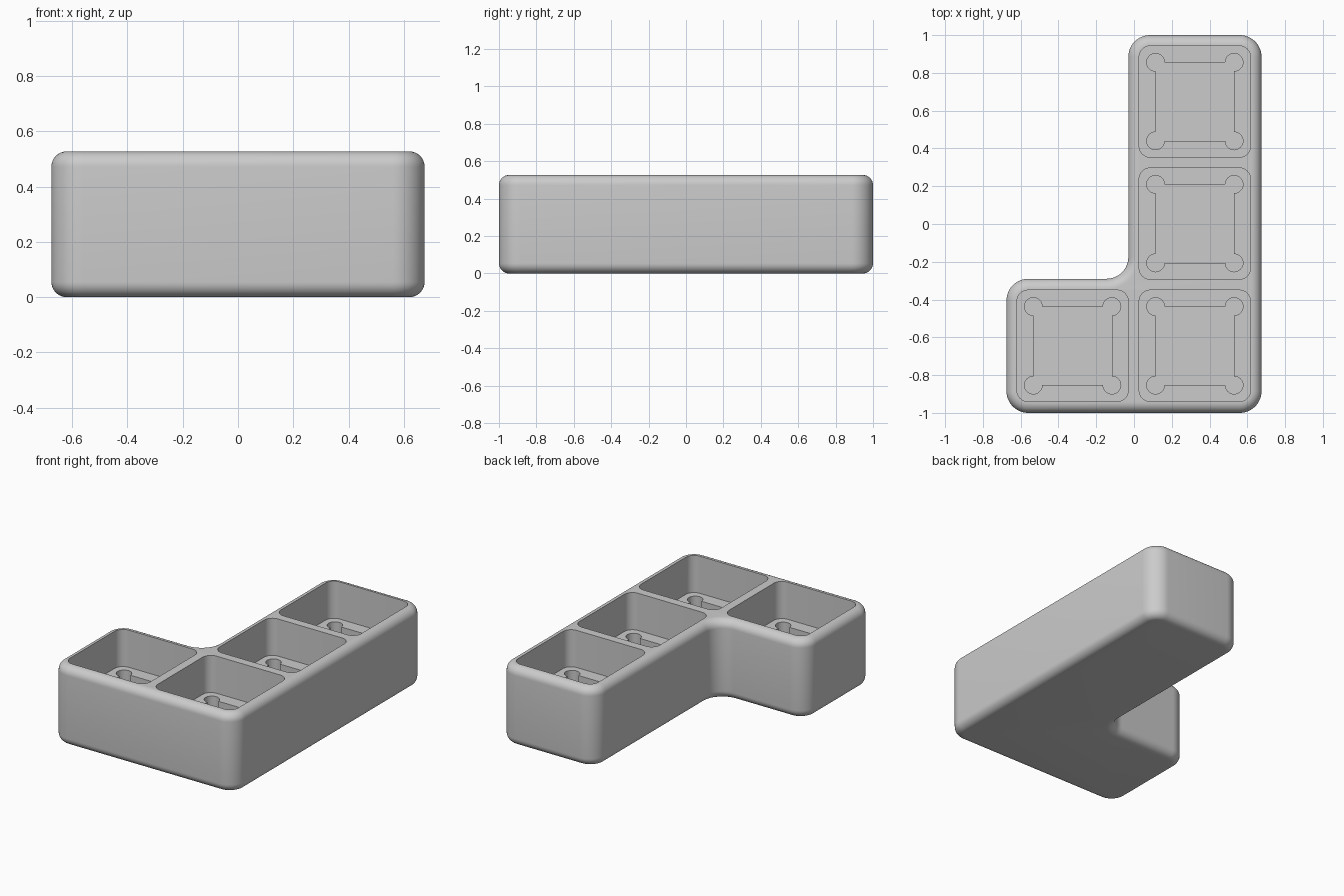
import bpy, bmesh, math
from mathutils import Vector

HEIGHT = 0.527
EDGE = 0.055       # fillet along top and bottom edges
LEDGE_Z = 0.28     # shelf inside each pocket
FLOOR_Z = 0.1      # bottom of each relieved recess
CELLS = [(0.322, 0.648), (0.322, 0.002), (0.322, -0.645), (-0.325, -0.645)]

cube = bpy.data.objects.get("Cube")
if cube:
    bpy.data.objects.remove(cube, do_unlink=True)

grey = bpy.data.materials.new("plain grey")
grey.use_nodes = True
grey.diffuse_color = (0.6, 0.6, 0.6, 1)
grey.node_tree.nodes["Principled BSDF"].inputs["Base Color"].default_value = (0.6, 0.6, 0.6, 1)


def rounded_outline(corners, radius, inset=0.0, steps=12):
    """Counter-clockwise right-angled outline with rounded corners, moved inward by inset."""
    points = []
    for i, corner in enumerate(corners):
        here = Vector(corner)
        into = (here - Vector(corners[i - 1])).normalized()
        out = (Vector(corners[(i + 1) % len(corners)]) - here).normalized()
        convex = into.cross(out) > 0
        centre = here + (out - into) * radius
        r = radius - inset if convex else radius + inset
        for k in range(steps + 1):
            a = math.pi / 2 * k / steps
            points.append(centre - out * r * math.cos(a) + into * r * math.sin(a))
    return points


def square(x, y, half):
    return [(x - half, y - half), (x + half, y - half), (x + half, y + half), (x - half, y + half)]


def relieved_outline(x, y, half, r, steps=24):
    """Square with a round relief bulging out of every corner."""
    points = []
    for i, (cx, cy) in enumerate(square(x, y, half)):
        start = math.pi / 2 * (i + 1)
        for k in range(steps + 1):
            a = start + 1.5 * math.pi * k / steps
            points.append(Vector((cx + r * math.cos(a), cy + r * math.sin(a))))
    return points


def loft(name, rings):
    """Closed solid through (outline, height) rings."""
    bm = bmesh.new()
    loops = [[bm.verts.new((p.x, p.y, z)) for p in pts] for pts, z in rings]
    for low, high in zip(loops, loops[1:]):
        n = len(low)
        for i in range(n):
            j = (i + 1) % n
            bm.faces.new((low[i], low[j], high[j], high[i]))
    bm.faces.new(loops[0][::-1])
    bm.faces.new(loops[-1])
    bmesh.ops.recalc_face_normals(bm, faces=bm.faces)
    mesh = bpy.data.meshes.new(name)
    bm.to_mesh(mesh)
    bm.free()
    mesh.materials.append(grey)
    obj = bpy.data.objects.new(name, mesh)
    bpy.context.collection.objects.link(obj)
    return obj


def carve(target, cutter):
    cutter.hide_render = True
    mod = target.modifiers.new("carve", 'BOOLEAN')
    mod.operation = 'DIFFERENCE'
    mod.solver = 'EXACT'
    mod.object = cutter
    bpy.ops.object.modifier_apply(modifier=mod.name)
    bpy.data.objects.remove(cutter, do_unlink=True)


# L-shaped tray body with filleted top and bottom edges
L_SHAPE = [(-0.675, -1), (0.675, -1), (0.675, 1), (-0.03, 1), (-0.03, -0.29), (-0.675, -0.29)]
rings = []
for k in range(9):
    a = math.pi / 2 * k / 8
    rings.append((rounded_outline(L_SHAPE, 0.115, EDGE * (1 - math.sin(a))), EDGE * (1 - math.cos(a))))
rings += [(pts, HEIGHT - z) for pts, z in reversed(rings)]
tray = loft("tray", rings)
bpy.ops.object.select_all(action='DESELECT')
bpy.context.view_layer.objects.active = tray
tray.select_set(True)

# Pockets, each with a deeper relieved recess
for x, y in CELLS:
    pocket = rounded_outline(square(x, y, 0.295), 0.06, steps=8)
    carve(tray, loft("pocket_cutter", [(pocket, LEDGE_Z), (pocket, HEIGHT + 0.1)]))
    recess = relieved_outline(x, y, 0.208, 0.047)
    carve(tray, loft("recess_cutter", [(recess, FLOOR_Z), (recess, LEDGE_Z + 0.1)]))

bpy.ops.object.shade_smooth_by_angle(angle=math.radians(30))
